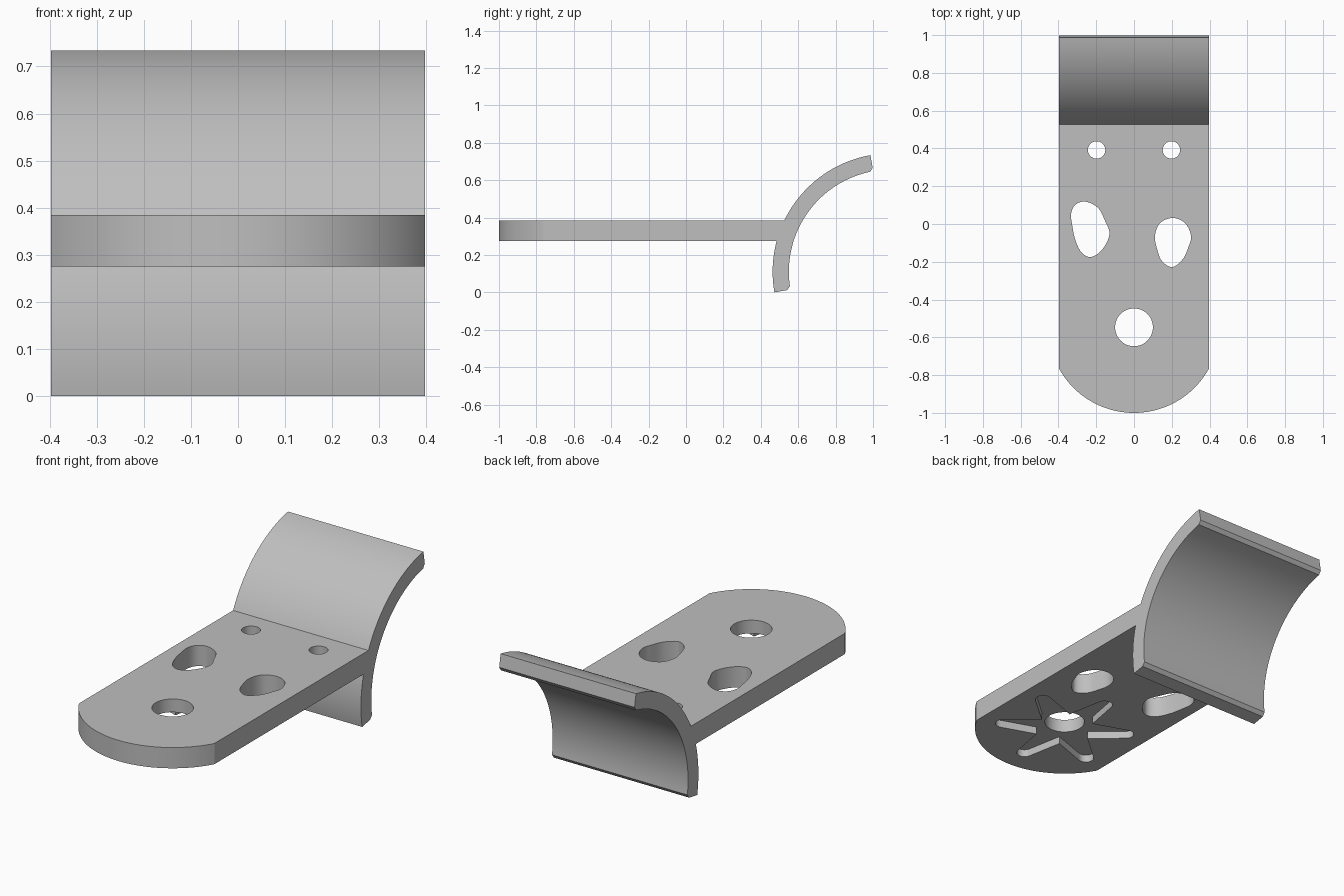
import bpy
import bmesh
from math import pi, cos, sin, radians, asin
from mathutils import Vector, Matrix

cube = bpy.data.objects.get("Cube")
if cube:
    bpy.data.objects.remove(cube, do_unlink=True)

HALF_W = 0.397
BOTTOM, TOP = 0.275, 0.385
HUB_Y = -0.547

grey = bpy.data.materials.new("light grey")
grey.use_nodes = True
colour = (0.52, 0.52, 0.52, 1)
grey.diffuse_color = colour
grey.node_tree.nodes["Principled BSDF"].inputs["Base Color"].default_value = colour


def arc(cx, cy, r, start, end, steps):
    """Points along an arc, angles in degrees."""
    angles = [radians(start + (end - start) * i / steps) for i in range(steps + 1)]
    return [(cx + r * cos(a), cy + r * sin(a)) for a in angles]


def circle(cx, cy, r, steps=48):
    return arc(cx, cy, r, 0, 360, steps)[:-1]


def smooth_loop(points, steps=6):
    """Closed Catmull-Rom curve through the points."""
    pts = [Vector(p) for p in points]
    n = len(pts)
    loop = []
    for i in range(n):
        a, b, c, d = (pts[(i + k) % n] for k in (-1, 0, 1, 2))
        for s in range(steps):
            t = s / steps
            loop.append(0.5 * (2 * b + (c - a) * t + (2 * a - 5 * b + 4 * c - d) * t ** 2
                               + (3 * b - a - 3 * c + d) * t ** 3))
    return loop


def prism(name, outline, low, high, axes=Matrix.Identity(4)):
    """Extrude a flat outline from low to high along its normal."""
    bm = bmesh.new()
    face = bm.faces.new([bm.verts.new((p[0], p[1], low)) for p in outline])
    out = bmesh.ops.extrude_face_region(bm, geom=[face])
    moved = [v for v in out["geom"] if isinstance(v, bmesh.types.BMVert)]
    bmesh.ops.translate(bm, verts=moved, vec=(0, 0, high - low))
    bm.transform(axes)
    bmesh.ops.recalc_face_normals(bm, faces=bm.faces)
    mesh = bpy.data.meshes.new(name)
    bm.to_mesh(mesh)
    bm.free()
    mesh.materials.append(grey)
    obj = bpy.data.objects.new(name, mesh)
    bpy.context.collection.objects.link(obj)
    return obj


def combine(target, tool, operation):
    """Apply a boolean and discard the tool."""
    tool.hide_render = True
    mod = target.modifiers.new(tool.name, "BOOLEAN")
    mod.object, mod.operation, mod.solver = tool, operation, "EXACT"
    bpy.context.view_layer.update()
    result = target.evaluated_get(bpy.context.evaluated_depsgraph_get())
    mesh = bpy.data.meshes.new_from_object(result)
    target.modifiers.clear()
    target.data = mesh
    bpy.data.objects.remove(tool, do_unlink=True)


# Flat plate with a rounded front end
end_r = HUB_Y + 1
swing = asin(HALF_W / end_r) * 180 / pi
outline = arc(0, HUB_Y, end_r, 270 - swing, 270 + swing, 40)
outline += [(HALF_W, 0.54), (-HALF_W, 0.54)]
bracket = prism("bracket", outline, BOTTOM, TOP)

# Curved back rest: quarter ring with chamfered inner edges, drawn in y-z
cy, cz, outer, inner = 1.096, 0.11, 0.633, 0.546
side = arc(cy, cz, outer, 100, 190, 48)
side += arc(cy, cz, 0.564, 190, 190, 1)[:1]
side += arc(cy, cz, inner, 188.2, 101.8, 46)
side += arc(cy, cz, 0.564, 100, 100, 1)[:1]
to_side = Matrix(((0, 0, 1, 0), (1, 0, 0, 0), (0, 1, 0, 0), (0, 0, 0, 1)))
combine(bracket, prism("curved_back", side, -HALF_W, HALF_W, to_side), "UNION")

# Star recess under the plate: six tapered arms with round tips
star = []
for k in range(6):
    turn = Matrix.Rotation(radians(30 + 60 * k), 2)
    arm = [(0.13, -0.075)] + arc(0.315, 0, 0.04, -80, 80, 12)
    star += [turn @ Vector(p) + Vector((0, HUB_Y)) for p in arm]
combine(bracket, prism("star_recess", star, BOTTOM - 0.05, BOTTOM + 0.04), "DIFFERENCE")

# Through holes: hub hole, two screw holes and two freeform openings
left_opening = smooth_loop([
    (0.206, 0.032), (0.27, 0.005), (0.302, -0.063), (0.288, -0.122), (0.259, -0.185),
    (0.203, -0.228), (0.148, -0.196), (0.122, -0.132), (0.111, -0.063), (0.138, 0.005)])
right_opening = smooth_loop([
    (-0.259, 0.119), (-0.19, 0.085), (-0.153, 0.016), (-0.13, -0.042), (-0.143, -0.095),
    (-0.18, -0.148), (-0.232, -0.175), (-0.28, -0.148), (-0.312, -0.08), (-0.328, 0),
    (-0.333, 0.053), (-0.312, 0.1)])
holes = {
    "hub_hole": circle(0, HUB_Y, 0.1),
    "left_screw_hole": circle(0.198, 0.392, 0.046),
    "right_screw_hole": circle(-0.198, 0.392, 0.046),
    "left_opening": left_opening,
    "right_opening": right_opening,
}
for name, loop in holes.items():
    combine(bracket, prism(name, loop, BOTTOM - 0.1, TOP + 0.1), "DIFFERENCE")

# Smooth curved walls, sharp edges
bpy.ops.object.select_all(action="DESELECT")
bracket.select_set(True)
bpy.context.view_layer.objects.active = bracket
bpy.ops.object.shade_smooth_by_angle(angle=radians(25))
